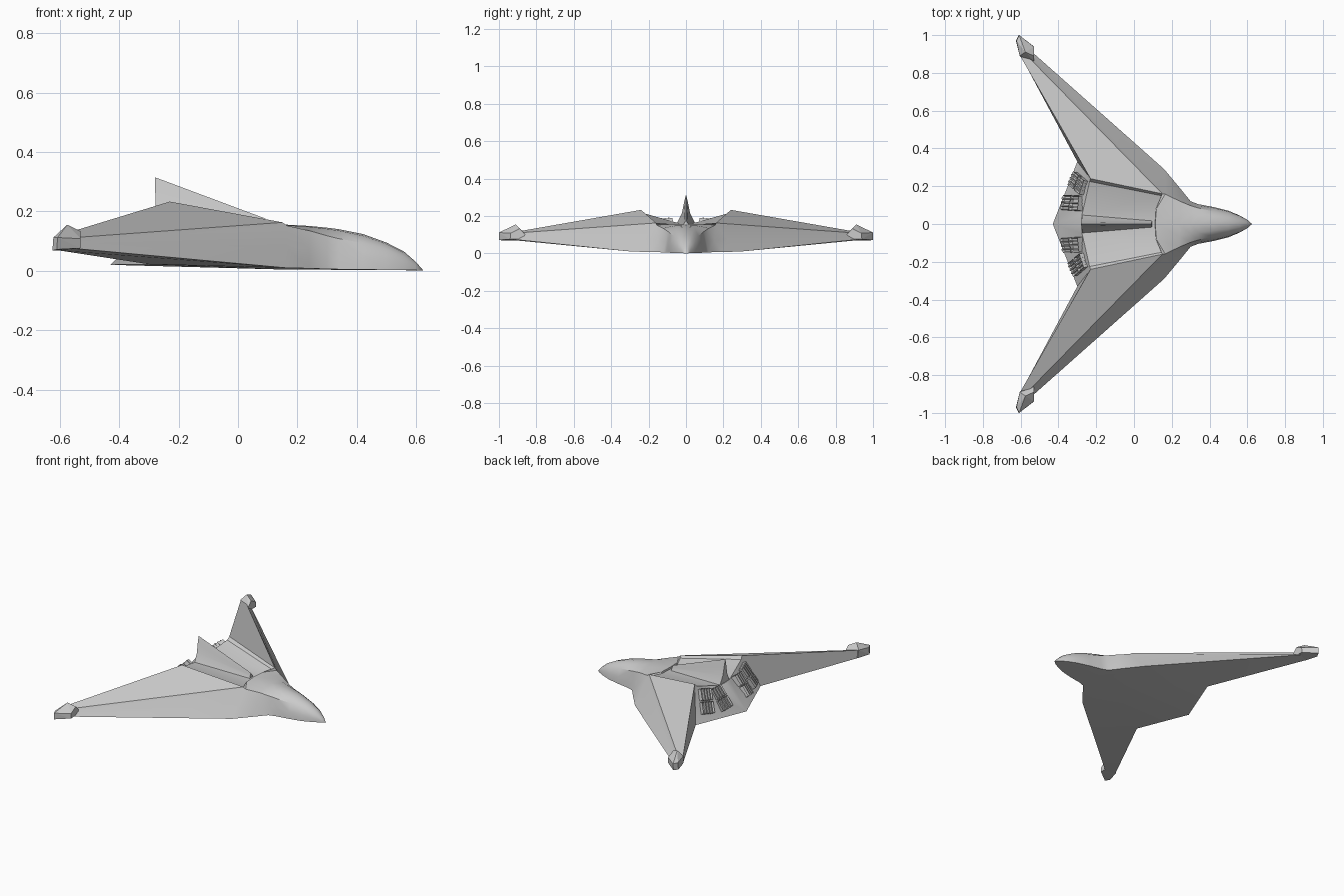
import bpy, bmesh
from mathutils import Vector, Matrix

if "Cube" in bpy.data.objects:
    bpy.data.objects.remove(bpy.data.objects["Cube"])


def build(name, faces, mirror=True, smooth=None):
    """Mesh from faces given as coordinates, mirrored across the centreline."""
    bm = bmesh.new()
    for s in ((1, -1) if mirror else (1,)):
        for f in faces:
            bm.faces.new([bm.verts.new((p[0], p[1] * s, p[2])) for p in f])
    bmesh.ops.remove_doubles(bm, verts=bm.verts, dist=0.0004)
    bmesh.ops.recalc_face_normals(bm, faces=bm.faces)
    return finish(name, bm, smooth)


def finish(name, bm, smooth=None):
    me = bpy.data.meshes.new(name)
    bm.to_mesh(me)
    bm.free()
    ob = bpy.data.objects.new(name, me)
    bpy.context.collection.objects.link(ob)
    if smooth:
        bpy.ops.object.select_all(action='DESELECT')
        ob.select_set(True)
        bpy.context.view_layer.objects.active = ob
        bpy.ops.object.shade_smooth_by_angle(angle=smooth)
    return ob


# key points of the airframe (half)
E0, S0, P0 = (.16, .29, .01), (.165, .158, .152), (.15, .16, .163)
E1, S1, P1 = (-.55, .92, .075), (-.545, .878, .095), (-.548, .872, .112)
R0, R1 = (-.23, .24, .233), (-.60, .885, .12)
T0, T1 = (-.30, .33, .022), (-.60, .89, .068)
D0, D1, D2, D3 = (.145, .15, .15), (-.235, .225, .215), (-.275, .05, .165), (-.28, 0, .165)
K, M, KD, MD = (.118, .08, .157), (.113, 0, .158), (.116, .08, .147), (.111, 0, .147)
MID0, C0, C1 = (.162, .224, .08), (.16, 0, .004), (-.43, 0, .02)

# nose cross-sections: x, then (y, z) of edge, side, shoulder, roof, crown
nose = [
    (.625, (0, .002), (0, .002), (0, .002), (0, .002), (0, .002)),
    (.60, (.022, .002), (.020, .012), (.016, .021), (.009, .027), (0, .029)),
    (.56, (.045, .003), (.043, .027), (.034, .047), (.018, .060), (0, .064)),
    (.50, (.070, .003), (.066, .040), (.050, .072), (.027, .090), (0, .095)),
    (.42, (.090, .004), (.085, .050), (.066, .094), (.036, .118), (0, .124)),
    (.34, (.105, .005), (.097, .060), (.085, .108), (.046, .135), (0, .140)),
    (.30, (.120, .006), (.108, .064), (.097, .118), (.052, .141), (0, .145)),
    (.24, (.194, .008), (.152, .068), (.122, .135), (.064, .148), (0, .151)),
]
rings = [[(x, 0, pts[0][1] * .6)] + [(x, y, z) for y, z in pts] for x, *pts in nose]
rings[0] = [(.625, 0, 0)] * 6
rings.append([C0, E0, MID0, S0, K, M])

hull = [[a[i], a[i + 1], b[i + 1], b[i]]
        for a, b in zip(rings, rings[1:]) for i in range(5)]
hull += [
    [E0, MID0, S0, S1, E1],        # leading surface
    [S0, P0, P1, S1],              # step under the upper panel
    [P0, R0, R1, P1],              # upper wing panel
    [R0, R1, T1, T0],              # trailing face
    [E1, S1, P1, R1, T1],          # tip cap
    [P0, R0, D1, D0],              # ridge step down to the deck
    [S0, K, KD, D0, P0], [K, M, MD, KD],
    [D0, D1, D2, KD], [KD, D2, D3, MD],      # deck
    [R0, T0, D1], [D1, D2, C1, T0], [D2, D3, C1],  # rear slope
    [C0, E0, T0, C1], [E0, E1, T1, T0],      # underside
]
# drop faces that collapse at the nose tip
hull = [[p for i, p in enumerate(f) if p not in f[:i] and
         not (abs(p[0] - .625) < 1e-4 and any(abs(q[0] - .625) < 1e-4 for q in f[:i]))]
        for f in hull]
build("airframe", [f for f in hull if len(f) > 2], smooth=0.5)

# tail fin with flared base
rear = [(-.275, .05, .16), (-.277, .022, .215), (-.279, .011, .27), (-.28, 0, .315)]
front = [(.095, .018, .145), (.094, .012, .158), (.093, .006, .167), (.092, 0, .176)]
fin = [[rear[i], rear[i + 1], front[i + 1], front[i]] for i in range(3)]
for r in (rear, front):
    c = [(p[0], 0, p[2]) for p in r]
    fin += [[r[0], r[1], c[1], c[0]], [r[1], r[2], c[2], c[1]], [r[2], r[3], c[2]]]
fin.append([rear[0], front[0], (.095, 0, .145), (-.275, 0, .16)])
build("tail_fin", fin, smooth=0.5)

# faceted wingtip pods
pod = [(-.53, .86, .078), (-.53, .94, .076), (-.61, 1, .072), (-.625, .97, .068),
       (-.60, .885, .068), (-.53, .862, .105), (-.53, .89, .133), (-.575, .91, .155),
       (-.53, .938, .108), (-.608, 1, .112), (-.622, .97, .112), (-.605, .89, .12)]
for side, s in (("left", 1), ("right", -1)):
    bm = bmesh.new()
    for x, y, z in pod:
        bm.verts.new((x, y * s, z))
    bmesh.ops.convex_hull(bm, input=bm.verts)
    bmesh.ops.recalc_face_normals(bm, faces=bm.faces)
    finish("wingtip_pod_" + side, bm)

# ribbed engine blocks, two by two on each rear slope
d1, d2, t0, c1 = map(Vector, (D1, D2, T0, C1))


def add_box(bm, frame, loc, size):
    m = frame @ Matrix.Translation(loc) @ Matrix.Diagonal((*size, 1))
    return bmesh.ops.create_cube(bm, size=1, matrix=m)["verts"]


for side, s in (("left", 1), ("right", -1)):
    bm = bmesh.new()
    for u in (.33, .76):
        for v in (.25, .62):
            pos = d2.lerp(d1, u).lerp(c1.lerp(t0, u), v)
            down = (c1.lerp(t0, u) - d2.lerp(d1, u)).normalized()
            across = d2.lerp(c1, v) - d1.lerp(t0, v)
            out = across.cross(down).normalized()
            if out.x > 0:
                out = -out
            across = down.cross(out)
            frame = Matrix.Translation(pos) @ Matrix((across, down, out)).transposed().to_4x4()
            block = add_box(bm, frame, (0, 0, .01), (.078, .068, .04))
            # recessed outer face
            faces = {f for w in block for f in w.link_faces}
            top = max(faces, key=lambda f: f.calc_center_median().dot(out))
            bmesh.ops.inset_region(bm, faces=[top], thickness=.008, depth=-.012)
            for k in (-1, 0, 1):
                add_box(bm, frame, (k * .02, 0, .016), (.007, .072, .034))
    for w in bm.verts:
        w.co.y *= s
    bmesh.ops.recalc_face_normals(bm, faces=bm.faces)
    finish("engine_blocks_" + side, bm)
